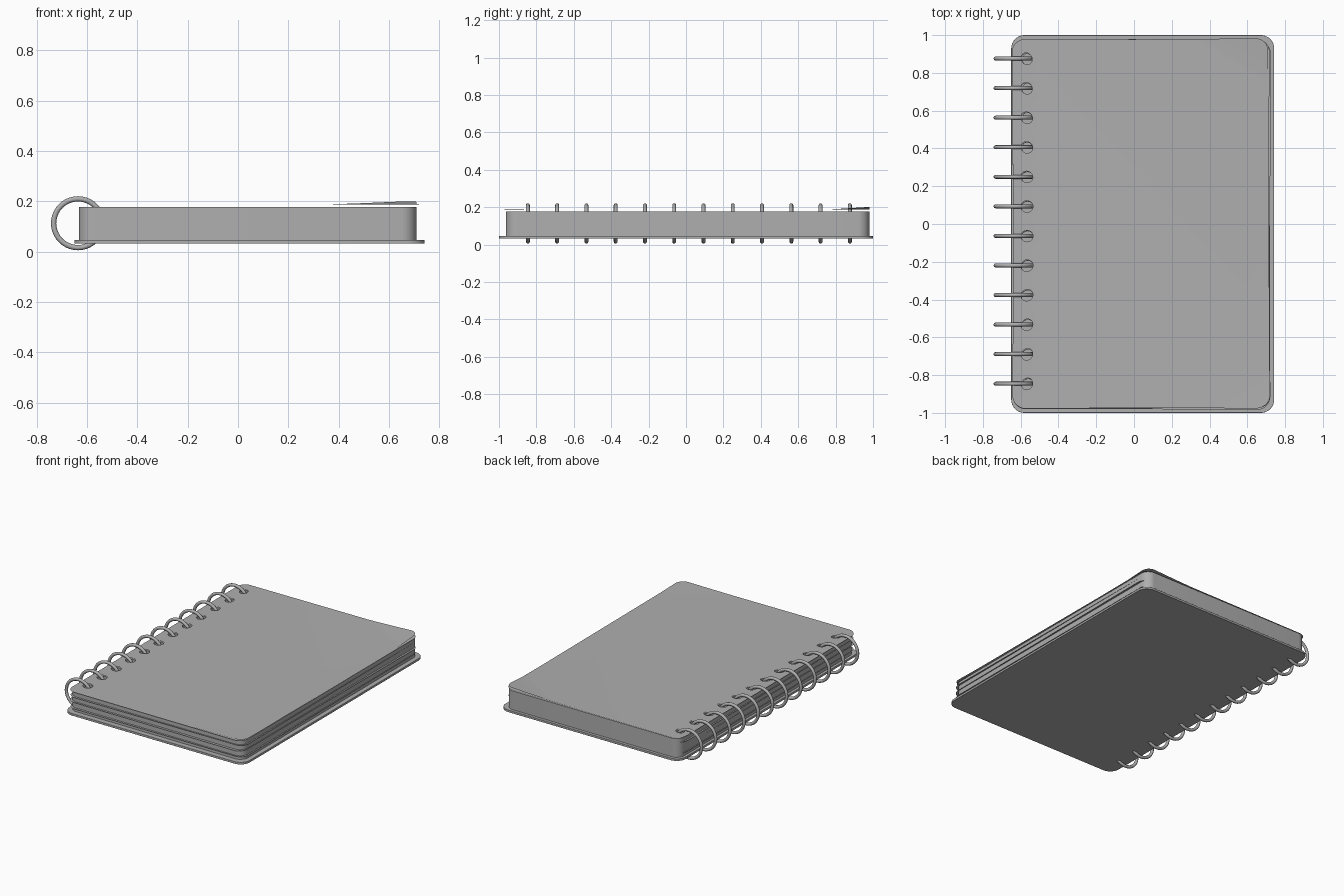
import bpy, bmesh, math

if "Cube" in bpy.data.objects:
    bpy.data.objects.remove(bpy.data.objects["Cube"])

RING_Y = [0.876 - 0.1565 * i for i in range(12)]
GREY = bpy.data.materials.new("dark_grey")
GREY.diffuse_color = (0.43, 0.43, 0.43, 1)
GREY.use_nodes = True
GREY.node_tree.nodes["Principled BSDF"].inputs["Base Color"].default_value = GREY.diffuse_color


def rounded_rect(x0, x1, y0, y1, r, n=8):
    pts = []
    for cx, cy, a in ((x1 - r, y1 - r, 0), (x0 + r, y1 - r, 90),
                      (x0 + r, y0 + r, 180), (x1 - r, y0 + r, 270)):
        for i in range(n + 1):
            t = math.radians(a + 90 * i / n)
            pts.append((cx + r * math.cos(t), cy + r * math.sin(t)))
    return pts


def circle(cx, cy, r, n=20):
    return [(cx + r * math.cos(2 * math.pi * i / n),
             cy + r * math.sin(2 * math.pi * i / n)) for i in range(n)]


def clamp(v):
    return max(0.0, min(1.0, v))


def plate(name, loops, z0, z1):
    """Filled 2D outline with holes, extruded from z0 to z1, as a clean mesh."""
    cu = bpy.data.curves.new(name, 'CURVE')
    cu.dimensions = '2D'
    cu.fill_mode = 'BOTH'
    cu.extrude = (z1 - z0) / 2
    for loop in loops:
        sp = cu.splines.new('POLY')
        sp.points.add(len(loop) - 1)
        for p, (x, y) in zip(sp.points, loop):
            p.co = (x, y, 0, 1)
        sp.use_cyclic_u = True
    ob = bpy.data.objects.new(name, cu)
    bpy.context.collection.objects.link(ob)
    ob.location.z = (z0 + z1) / 2
    bpy.ops.object.select_all(action='DESELECT')
    ob.select_set(True)
    bpy.context.view_layer.objects.active = ob
    bpy.ops.object.convert(target='MESH')
    ob = bpy.context.view_layer.objects.active
    bm = bmesh.new()
    bm.from_mesh(ob.data)
    bmesh.ops.remove_doubles(bm, verts=bm.verts, dist=1e-5)
    bmesh.ops.recalc_face_normals(bm, faces=bm.faces)
    if z1 == z0:
        bmesh.ops.reverse_faces(bm, faces=[f for f in bm.faces if f.normal.z < 0])
    bm.to_mesh(ob.data)
    bm.free()
    return ob


def finish(ob):
    ob.data.materials.clear()
    ob.data.materials.append(GREY)
    bpy.ops.object.select_all(action='DESELECT')
    ob.select_set(True)
    bpy.context.view_layer.objects.active = ob
    bpy.ops.object.shade_smooth_by_angle(angle=math.radians(35))


holes = [circle(-0.567, y, 0.033) for y in RING_Y]

# back cover
cover = plate("back_cover", [rounded_rect(-0.65, 0.742, -1, 1, 0.07)], 0.032, 0.047)
bev = cover.modifiers.new("soft_edge", 'BEVEL')
bev.width = 0.004
bev.segments = 2
bev.limit_method = 'ANGLE'
bev.angle_limit = math.radians(40)
finish(cover)

# page block with punched holes
block = plate("page_block", [rounded_rect(-0.632, 0.710, -0.963, 0.98, 0.06)] + holes,
              0.047, 0.178)
finish(block)

# loose sheets poking out of the block, each slightly turned
for i, (z, rot, dx, dy) in enumerate(((0.072, 0.004, 0.004, -0.006),
                                      (0.114, -0.005, 0.006, -0.008),
                                      (0.150, 0.006, 0.002, -0.004))):
    s = plate(f"loose_sheet_{i + 1}",
              [rounded_rect(-0.642, 0.714, -0.972, 0.974, 0.06)] + holes, z, z)
    s.rotation_euler.z = rot
    s.location.x, s.location.y = dx, dy
    finish(s)

# top sheets, the upper one with lifted right-hand corners
for name, z, rot, lift in (("under_sheet", 0.183, -0.003, 0.0),
                           ("top_sheet", 0.187, 0.006, 0.014)):
    s = plate(name, [rounded_rect(-0.64, 0.714, -0.974, 0.978, 0.06)] + holes, z, z)
    s.rotation_euler.z = rot
    bm = bmesh.new()
    bm.from_mesh(s.data)
    for k in range(8 if lift else 0):
        for sy in (1, -1):
            bmesh.ops.bisect_plane(bm, geom=bm.verts[:] + bm.edges[:] + bm.faces[:],
                                   plane_co=(0.34 + 0.043 * k, sy * 0.97, 0),
                                   plane_no=(1, sy * 1.6, 0))
    for v in bm.verts:
        for sy, amount in ((1, 1.0), (-1, 0.25)):
            t = clamp((v.co.x - 0.34 + 1.6 * (sy * v.co.y - 0.97)) / 0.36)
            v.co.z += lift * amount * t ** 1.2
    bm.to_mesh(s.data)
    bm.free()
    finish(s)

# binding rings
for i, y in enumerate(RING_Y):
    bpy.ops.mesh.primitive_torus_add(major_radius=0.097, minor_radius=0.0105,
                                     major_segments=40, minor_segments=12,
                                     location=(-0.636, y, 0.113),
                                     rotation=(math.pi / 2, 0, 0))
    ring = bpy.context.object
    ring.name = f"binding_ring_{i + 1}"
    finish(ring)
